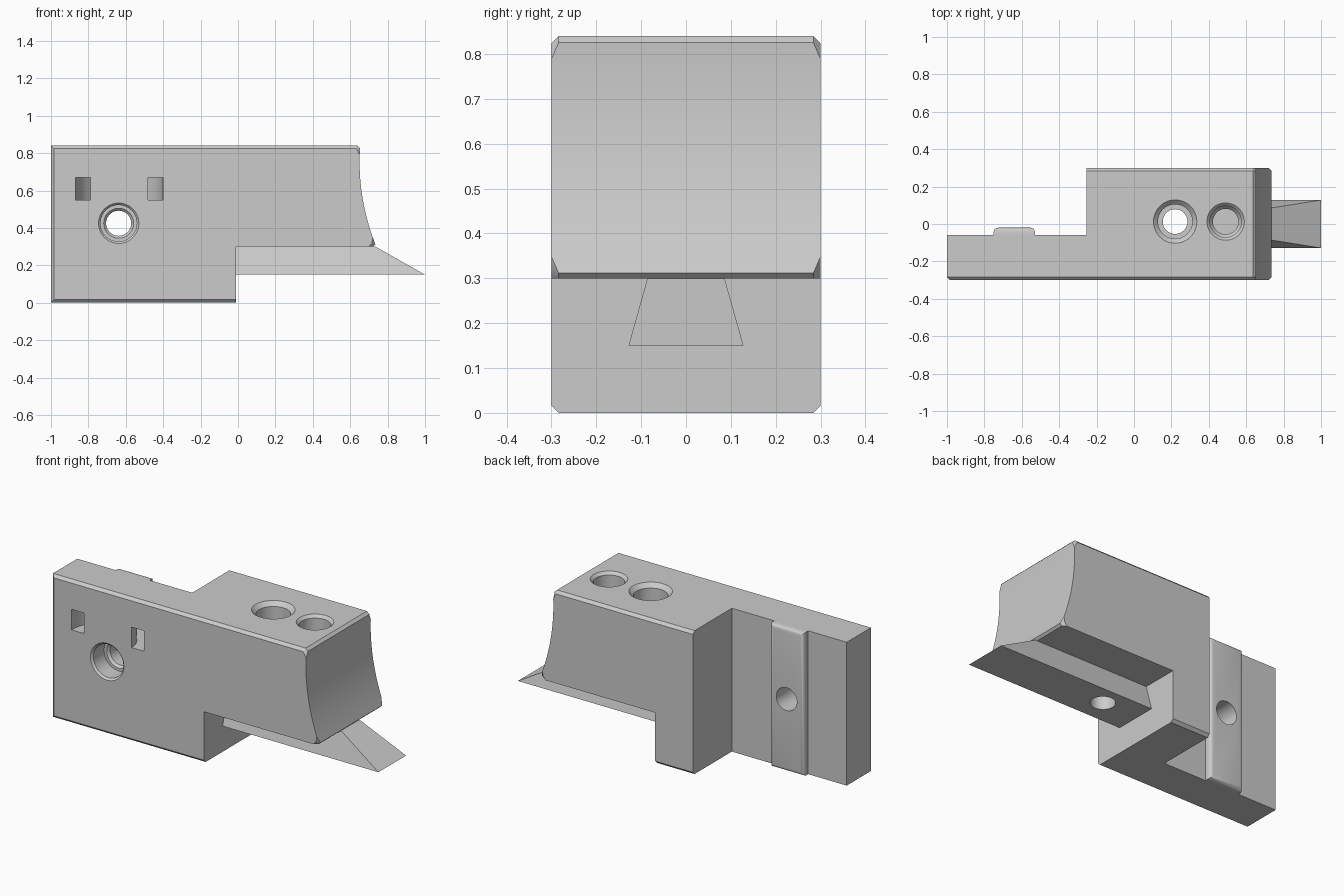
import bpy, bmesh
from math import cos, sin, pi

if "Cube" in bpy.data.objects:
    bpy.data.objects.remove(bpy.data.objects["Cube"], do_unlink=True)

grey = bpy.data.materials.new("light grey")
grey.use_nodes = True
grey.diffuse_color = (0.6, 0.6, 0.6, 1)
grey.node_tree.nodes["Principled BSDF"].inputs["Base Color"].default_value = (0.6, 0.6, 0.6, 1)

FRONT, BACK, TOP, STEP = -0.3, 0.3, 0.84, 0.3


def finish(name, bm):
    bmesh.ops.recalc_face_normals(bm, faces=bm.faces)
    mesh = bpy.data.meshes.new(name)
    bm.to_mesh(mesh)
    bm.free()
    ob = bpy.data.objects.new(name, mesh)
    bpy.context.collection.objects.link(ob)
    mesh.materials.append(grey)
    return ob


def loft(bm, rings):
    """Skin a stack of equal point rings and cap both ends."""
    rows = [[bm.verts.new(p) for p in ring] for ring in rings]
    n = len(rows[0])
    for a, b in zip(rows, rows[1:]):
        for i in range(n):
            j = (i + 1) % n
            bm.faces.new((a[i], a[j], b[j], b[i]))
    bm.faces.new(rows[0])
    bm.faces.new(rows[-1])


def box(name, x, y, z):
    bm = bmesh.new()
    loft(bm, [[(x[0], y[0], h), (x[1], y[0], h), (x[1], y[1], h), (x[0], y[1], h)] for h in z])
    return finish(name, bm)


def turned(name, profile, place, sides=48):
    """Solid of revolution from (radius, height) pairs."""
    bm = bmesh.new()
    loft(bm, [[place(r * cos(2 * pi * i / sides), r * sin(2 * pi * i / sides), h)
               for i in range(sides)] for r, h in profile])
    return finish(name, bm)


def combine(target, tool, operation="DIFFERENCE", keep=False):
    mod = target.modifiers.new("combine", "BOOLEAN")
    mod.operation, mod.object, mod.solver = operation, tool, "EXACT"
    bpy.context.view_layer.objects.active = target
    bpy.ops.object.modifier_apply(modifier=mod.name)
    if not keep:
        bpy.data.objects.remove(tool, do_unlink=True)


def smooth(ob):
    bpy.ops.object.select_all(action="DESELECT")
    ob.select_set(True)
    bpy.context.view_layer.objects.active = ob
    bpy.ops.object.shade_smooth_by_angle(angle=pi / 7)


# Main body: stepped side profile with a concave end, chamfered along both sides
nose = [(0.65 + 0.44 * (0.75 - z) ** 2, z)
        for z in [0.825 - 0.513 * i / 14 for i in range(15)]]
profile = [(-1, 0), (-0.01, 0), (-0.01, STEP), (0.722, STEP)] + nose[::-1] + [(0.637, TOP), (-1, TOP)]
bm = bmesh.new()
loft(bm, [[(x, y, z) for x, z in profile] for y in (FRONT, BACK)])


def chamfered(edge):
    a, b = (v.co for v in edge.verts)
    if abs(a.y - b.y) > 0.01:
        return False
    under = abs(a.z - STEP) < 1e-4 and abs(b.z - STEP) < 1e-4
    riser = abs(a.x + 0.01) < 1e-4 and abs(b.x + 0.01) < 1e-4
    return not (under or riser)


bmesh.ops.bevel(bm, geom=[e for e in bm.edges if chamfered(e)], offset=0.016,
                offset_type="OFFSET", segments=1, affect="EDGES")
body = finish("body", bm)
combine(body, box("notch_cutter", (-1.2, -0.255), (-0.06, 0.5), (-0.2, 1.1)))

# Rounded locating rib on the back of the mounting plate
rib = box("rib", (-0.75, -0.53), (-0.08, -0.02), (0, TOP))
bm = bmesh.new()
bm.from_mesh(rib.data)
bmesh.ops.bevel(bm, geom=[e for e in bm.edges if all(v.co.y > -0.03 for v in e.verts)],
                offset=0.022, segments=4, profile=0.5, affect="EDGES")
bm.to_mesh(rib.data)
bm.free()
combine(body, rib, "UNION")

# Counterbored bolt hole through the plate
combine(body, turned("bolt_cutter",
                     [(0.118, -0.31), (0.097, -0.289), (0.097, -0.19), (0.08, -0.19), (0.067, -0.177), (0.067, 0.1)],
                     lambda u, v, h: (-0.638 + u, h, 0.425 + v)))

# Curved tie channel opening as two slots on the front face
bm = bmesh.new()
arc = [pi * (i / 32 * 1.2 - 0.1) for i in range(33)]
loft(bm, [[(-0.635 + r * cos(t), FRONT + r * sin(t), z)
           for r, z in ((0.155, 0.55), (0.235, 0.55), (0.235, 0.67), (0.155, 0.67))] for t in arc])
combine(body, finish("channel_cutter", bm))

# Dovetail blade with a sloping tip
bm = bmesh.new()
loft(bm, [[(x0, -0.128, 0.15), (x0, 0.128, 0.15), (x1, 0.086, STEP), (x1, -0.086, STEP)]
          for x0, x1 in ((-0.01, -0.01), (1, 0.735))])
blade = finish("blade", bm)

# Through screw hole and blind set-screw hole from the top
screw = turned("screw_cutter",
               [(0.126, 0.85), (0.092, 0.816), (0.092, 0.58), (0.066, 0.58), (0.066, 0.1)],
               lambda u, v, h: (0.22 + u, 0.013 + v, h))
combine(blade, screw, keep=True)
combine(body, screw)
combine(body, turned("set_screw_cutter",
                     [(0.11, 0.85), (0.084, 0.824), (0.084, 0.5), (0.068, 0.48), (0.068, 0.32)],
                     lambda u, v, h: (0.49 + u, 0.013 + v, h)))

for part in (body, blade):
    smooth(part)
